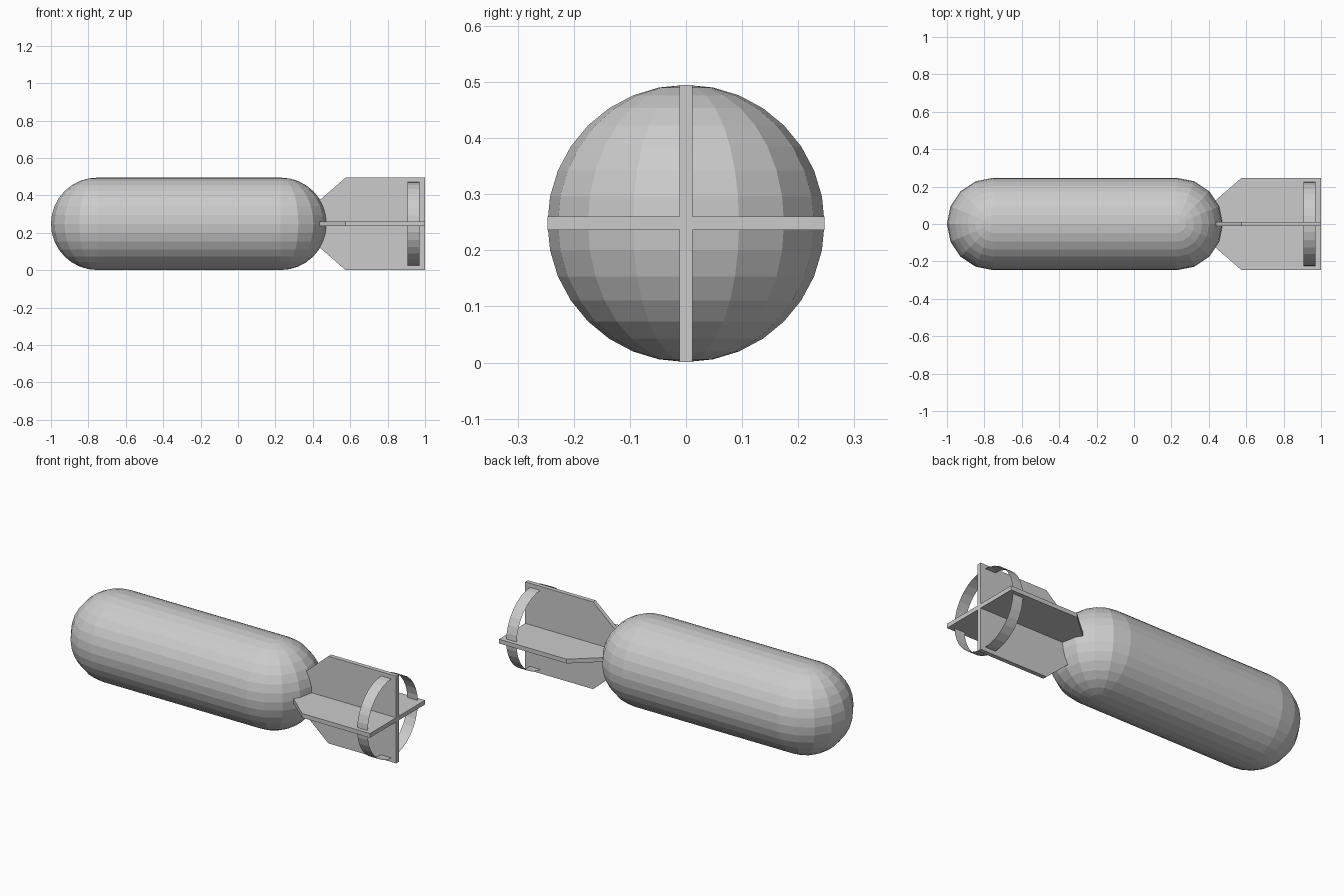
import bpy, bmesh
from math import pi
from mathutils import Matrix, Vector

if "Cube" in bpy.data.objects:
    bpy.data.objects.remove(bpy.data.objects["Cube"])

R, ZC = 0.247, 0.248          # body radius and axis height
X_MID, HALF = -0.2625, 0.4905  # body middle, half length of the straight part


def finish(bm, name, loc):
    bmesh.ops.recalc_face_normals(bm, faces=bm.faces)
    mesh = bpy.data.meshes.new(name)
    bm.to_mesh(mesh)
    bm.free()
    obj = bpy.data.objects.new(name, mesh)
    obj.location = loc
    bpy.context.collection.objects.link(obj)
    return obj


# Capsule body: half sphere pushed out, open rim extruded to the middle, mirrored
bm = bmesh.new()
bmesh.ops.create_uvsphere(bm, u_segments=16, v_segments=16, radius=R)
back = [f for f in bm.faces if f.calc_center_median().x < 0]
bmesh.ops.delete(bm, geom=back, context='FACES')
bmesh.ops.translate(bm, verts=bm.verts, vec=(HALF, 0, 0))
rim = [e for e in bm.edges if e.is_boundary]
new = bmesh.ops.extrude_edge_only(bm, edges=rim)['geom']
for v in new:
    if isinstance(v, bmesh.types.BMVert):
        v.co.x = 0
body = finish(bm, "body", (X_MID, 0, ZC))
mirror = body.modifiers.new("mirror", 'MIRROR')
mirror.use_clip = True


# Crossed tail fins: one chamfered plate, repeated at a right angle
def fin(name, angle):
    t = 0.012
    half = [(0.435, 0.125), (0.575, R), (1.0, R)]
    outline = half + [(x, -z) for x, z in reversed(half)]
    bm = bmesh.new()
    face = bm.faces.new([bm.verts.new((x, -t, z)) for x, z in outline])
    ext = bmesh.ops.extrude_face_region(bm, geom=[face])['geom']
    bmesh.ops.translate(bm, vec=Vector((0, 2 * t, 0)),
                        verts=[g for g in ext if isinstance(g, bmesh.types.BMVert)])
    obj = finish(bm, name, (0, 0, ZC))
    obj.rotation_euler.x = angle


fin("vertical_fin", 0)
fin("horizontal_fin", pi / 2)

# Thin open band joining the fins
bm = bmesh.new()
bmesh.ops.create_cone(bm, cap_ends=False, segments=32, radius1=0.225, radius2=0.225,
                      depth=0.065, matrix=Matrix.Rotation(pi / 2, 4, 'Y'))
finish(bm, "tail_ring", (0.9375, 0, ZC))
